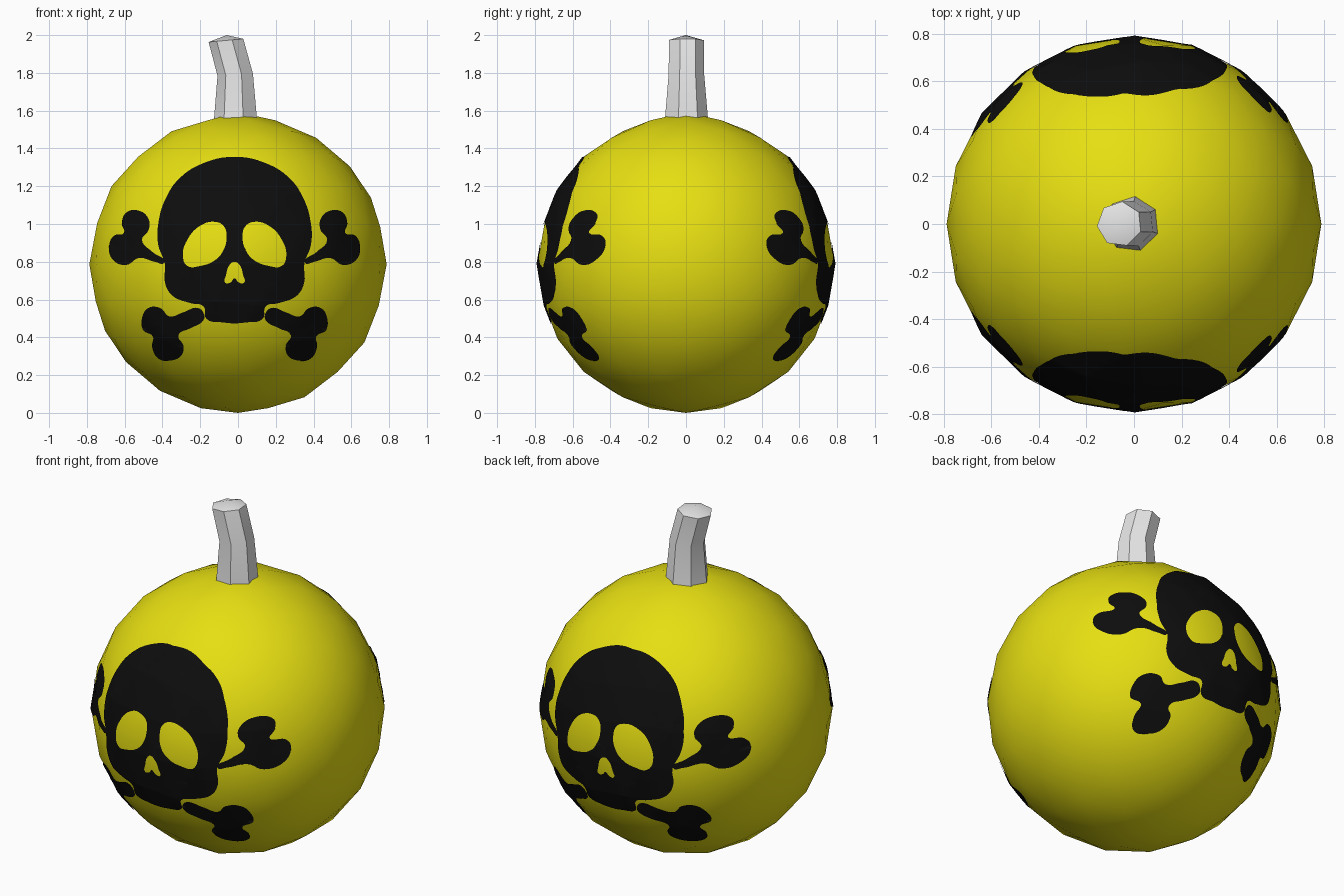
import bpy, bmesh, math
from mathutils import Vector
from mathutils.bvhtree import BVHTree

if "Cube" in bpy.data.objects:
    bpy.data.objects.remove(bpy.data.objects["Cube"])

R, CX = 0.787, -0.018


def material(name, rgb):
    m = bpy.data.materials.new(name)
    m.diffuse_color = (*rgb, 1)
    m.use_nodes = True
    m.node_tree.nodes["Principled BSDF"].inputs["Base Color"].default_value = m.diffuse_color
    return m


yellow = material("yellow", (0.8, 0.74, 0.006))
black = material("black", (0.004, 0.004, 0.004))
grey = material("light grey", (0.8, 0.8, 0.8))


def make_object(name, bm, mat, smooth=True):
    me = bpy.data.meshes.new(name)
    bm.to_mesh(me)
    for p in me.polygons:
        p.use_smooth = smooth
    me.materials.append(mat)
    ob = bpy.data.objects.new(name, me)
    bpy.context.collection.objects.link(ob)
    return ob


# Round body, pole raised slightly to meet the stem
bm = bmesh.new()
bmesh.ops.create_icosphere(bm, subdivisions=3, radius=R)
bmesh.ops.translate(bm, verts=bm.verts, vec=(0, 0, R))
max(bm.verts, key=lambda v: v.co.z).co.z = 1.592
tree = BVHTree.FromBMesh(bm)
make_object("round_body", bm, yellow)
bm.free()

# Bent seven-sided stem
bm = bmesh.new()
rings = []
for x, z, r, tilt in [(-0.01, 1.55, 0.118, 0), (-0.012, 1.79, 0.097, 0.06),
                      (-0.061, 1.972, 0.095, 0.09)]:
    ring = []
    for i in range(7):
        a = math.radians(-20 + i * 360 / 7)
        ring.append(bm.verts.new((x + r * math.cos(a), r * math.sin(a),
                                  z + tilt * r * math.cos(a))))
    rings.append(ring)
tip = bm.verts.new((-0.06, 0, 2.0))
for i in range(7):
    j = (i + 1) % 7
    for a, b in zip(rings, rings[1:]):
        bm.faces.new((a[i], a[j], b[j], b[i]))
    bm.faces.new((rings[-1][i], rings[-1][j], tip))
stem = make_object("stem", bm, grey)
bm.free()
bpy.context.view_layer.objects.active = stem
stem.select_set(True)
bpy.ops.object.shade_smooth_by_angle(angle=math.radians(50))

# Emblem outlines, right half only: (x from the emblem centre, z)
skull = [(0, 1.352), (.153, 1.323), (.286, 1.243), (.36, 1.138), (.4, 1.01),
         (.402, .89), (.367, .79), (.366, .69), (.33, .624), (.23, .582),
         (.164, .566), (.148, .5), (.06, .481), (0, .476)]
eye = [(.055, .985), (.1, 1.01), (.18, .99), (.249, .915), (.272, .83),
       (.249, .778), (.18, .778), (.1, .81), (.058, .862), (.042, .926)]
nose = [(0, .8), (.025, .785), (.045, .73), (.05, .69), (.02, .692), (0, .712)]
upper_bone = [(.37, .795), (.43, .85), (.487, .915), (.452, .968), (.455, 1.03),
              (.508, 1.07), (.57, 1.058), (.593, 1.0), (.582, .952), (.635, .937),
              (.66, .88), (.64, .81), (.571, .783), (.503, .82), (.42, .8)]
lower_bone = [(.16, .52), (.19, .556), (.27, .534), (.344, .513), (.39, .556),
              (.455, .556), (.487, .503), (.48, .44), (.43, .407), (.434, .354),
              (.4, .29), (.34, .28), (.28, .307), (.27, .36), (.296, .413),
              (.233, .45), (.164, .492)]


def flip(pts):
    return [(-x, z) for x, z in pts]


def whole(half):
    return half + flip(half[-2:0:-1])


def plate(name, outlines, side):
    # Fill the outlines as a flat shape with holes
    cu = bpy.data.curves.new(name + "_outline", 'CURVE')
    cu.dimensions = '2D'
    cu.fill_mode = 'BOTH'
    cu.resolution_u = 5
    for pts in outlines:
        s = cu.splines.new('BEZIER')
        s.bezier_points.add(len(pts) - 1)
        s.use_cyclic_u = True
        for bp, (x, z) in zip(s.bezier_points, pts):
            bp.co = (x + CX, z, 0)
            bp.handle_left_type = bp.handle_right_type = 'AUTO'
    ob = bpy.data.objects.new(name + "_outline", cu)
    bpy.context.collection.objects.link(ob)
    bpy.context.view_layer.update()
    dg = bpy.context.evaluated_depsgraph_get()
    me = bpy.data.meshes.new_from_object(ob.evaluated_get(dg))
    bpy.data.objects.remove(ob)
    bm = bmesh.new()
    bm.from_mesh(me)
    # Slice into small cells, then press them onto the body
    for k in range(-18, 36):
        for axis in (Vector((1, 0, 0)), Vector((0, 1, 0))):
            bmesh.ops.bisect_plane(bm, geom=bm.verts[:] + bm.edges[:] + bm.faces[:],
                                   plane_co=axis * k * 0.04, plane_no=axis)
    bmesh.ops.triangulate(bm, faces=bm.faces)
    for v in bm.verts:
        hit = tree.ray_cast(Vector((v.co.x, 2 * side, v.co.y)), Vector((0, -side, 0)))[0]
        centre = Vector((0, 0, R))
        v.co = hit + (hit - centre).normalized() * 0.005
    for f in bm.faces:
        f.normal_update()
        if f.normal.y * side < 0:
            f.normal_flip()
    make_object(name, bm, black)
    bm.free()


# Same emblem on front and back
for label, side in (("front", -1), ("back", 1)):
    plate(label + "_skull", [whole(skull), eye, flip(eye), whole(nose)], side)
    for bone_name, bone in (("upper", upper_bone), ("lower", lower_bone)):
        plate(f"{label}_{bone_name}_right_bone", [bone], side)
        plate(f"{label}_{bone_name}_left_bone", [flip(bone)], side)
